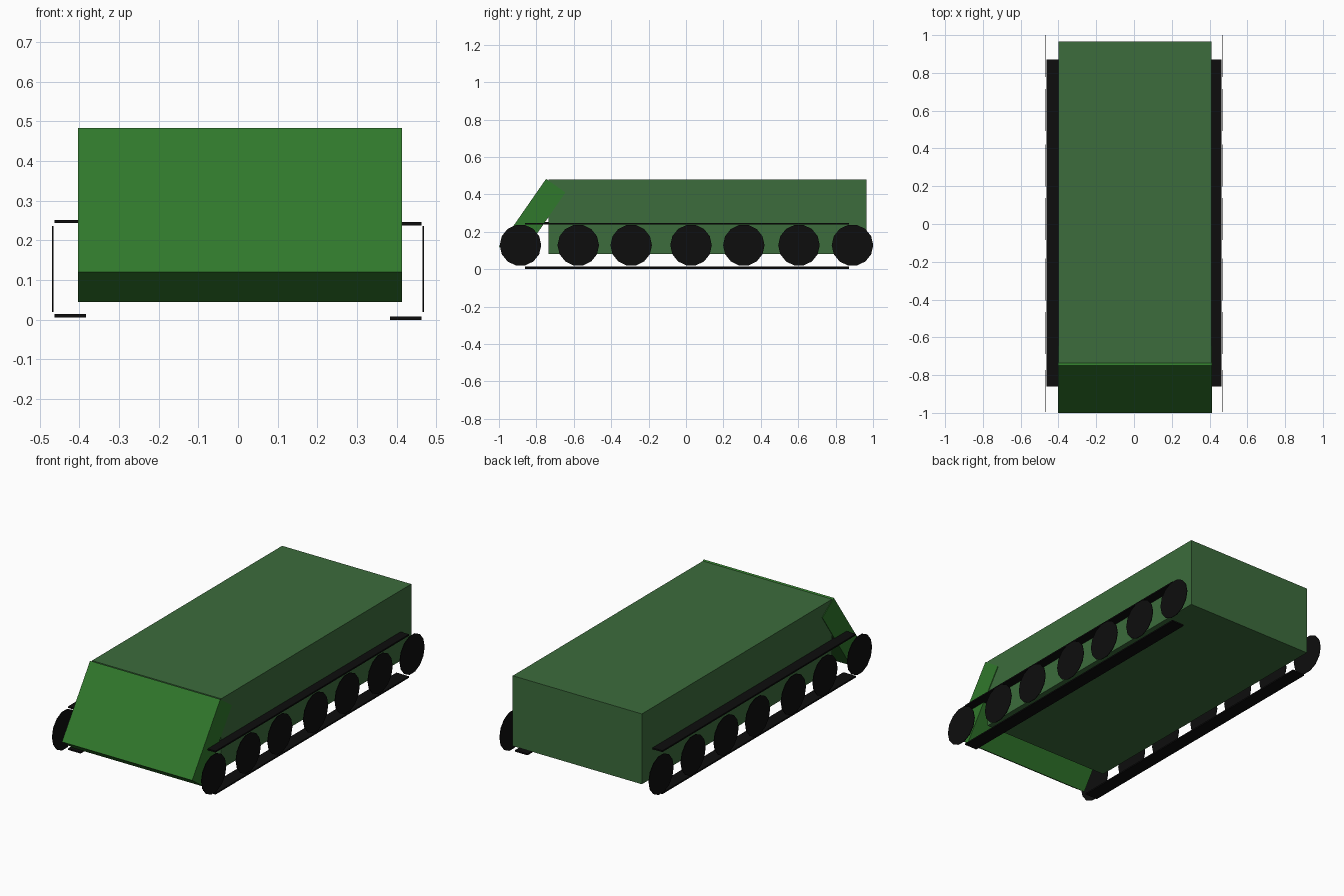
import bpy
import bmesh
from math import radians

if "Cube" in bpy.data.objects:
    bpy.data.objects.remove(bpy.data.objects["Cube"])


def material(name, rgb):
    m = bpy.data.materials.new(name)
    m.diffuse_color = (*rgb, 1)
    m.use_nodes = True
    m.node_tree.nodes["Principled BSDF"].inputs["Base Color"].default_value = m.diffuse_color
    return m


HULL = material("hull_green", (0.045, 0.15, 0.045))
PLATE = material("plate_green", (0.03, 0.19, 0.025))
BLACK = material("track_black", (0.004, 0.004, 0.004))


def finish(name, bm, mat):
    bmesh.ops.recalc_face_normals(bm, faces=bm.faces)
    mesh = bpy.data.meshes.new(name)
    bm.to_mesh(mesh)
    bm.free()
    mesh.materials.append(mat)
    ob = bpy.data.objects.new(name, mesh)
    bpy.context.collection.objects.link(ob)
    return ob


def prism(name, profile, x0, x1, mat):
    """Extrude a (y, z) profile across the width."""
    bm = bmesh.new()
    face = bm.faces.new([bm.verts.new((x0, y, z)) for y, z in profile])
    ext = bmesh.ops.extrude_face_region(bm, geom=[face])["geom"]
    verts = [v for v in ext if isinstance(v, bmesh.types.BMVert)]
    bmesh.ops.translate(bm, verts=verts, vec=(x1 - x0, 0, 0))
    return finish(name, bm, mat)


def rect(y0, y1, z0, z1):
    return [(y0, z0), (y1, z0), (y1, z1), (y0, z1)]


# Hull and sloping front plate
prism("hull", rect(-0.735, 0.966, 0.082, 0.48), -0.40, 0.409, HULL)
prism("front_plate", [(-0.748, 0.483), (-0.645, 0.41), (-0.896, 0.045), (-1.0, 0.12)],
      -0.403, 0.413, PLATE)

# Track strips and thin road wheels on each side
WHEEL_Y = (-0.885, -0.576, -0.293, 0.027, 0.309, 0.604, 0.89)
for side, s, dz in (("left", -1, 0.006), ("right", 1, 0.0)):
    x0, x1 = sorted((s * 0.383, s * 0.462))
    for part, z in (("lower", 0.0), ("upper", 0.238)):
        prism(f"{side}_{part}_track", rect(-0.861, 0.871, z + dz, z + dz + 0.008),
              x0, x1, BLACK)
    for i, y in enumerate(WHEEL_Y):
        bm = bmesh.new()
        bmesh.ops.create_cone(bm, cap_ends=True, segments=14, radius1=0.111,
                              radius2=0.111, depth=0.003)
        wheel = finish(f"{side}_wheel_{i + 1}", bm, BLACK)
        wheel.rotation_euler = (0, radians(90), 0)
        wheel.location = (s * 0.467, y, 0.128)
